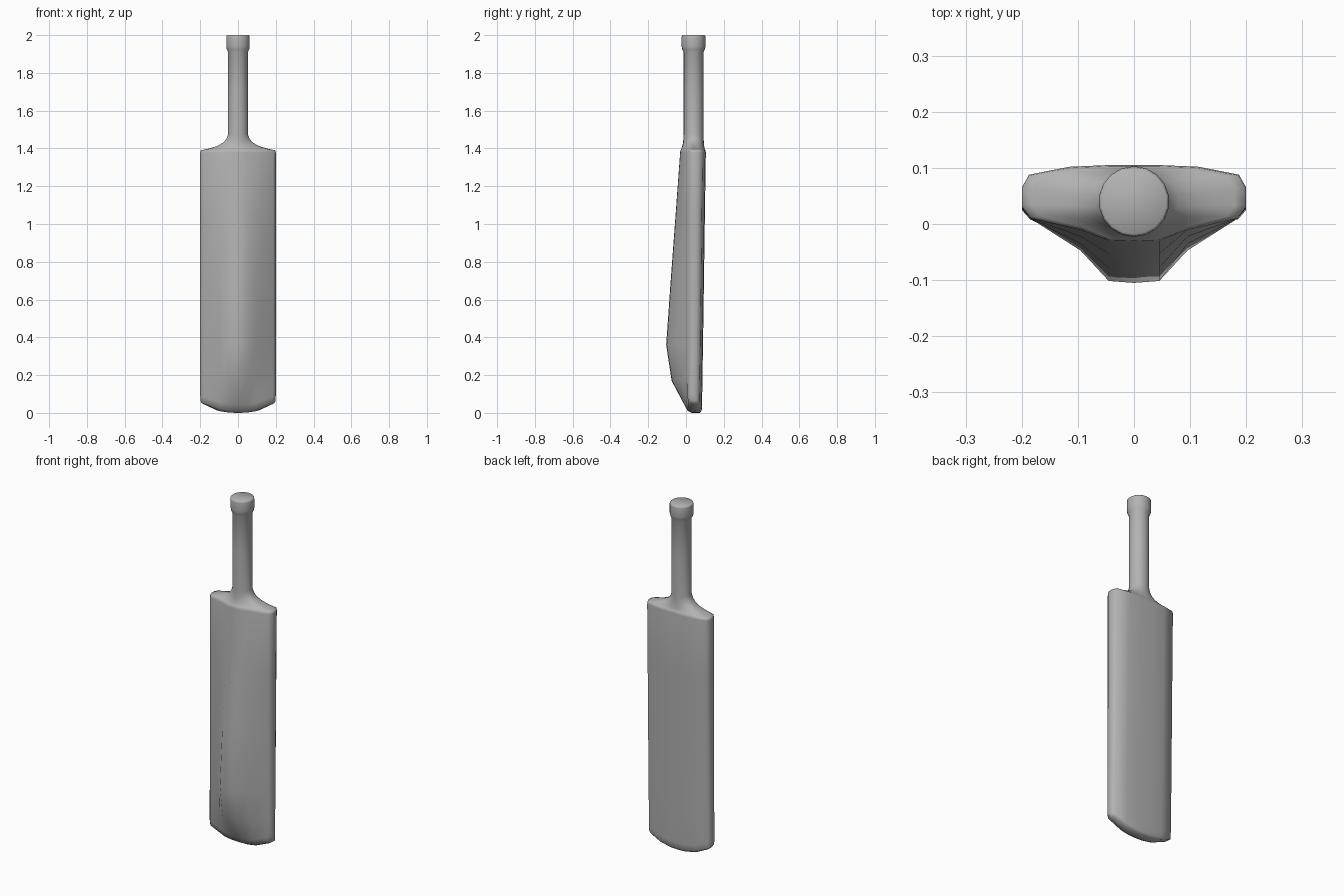
import bpy, bmesh
from math import sin, cos, radians

if "Cube" in bpy.data.objects:
    bpy.data.objects.remove(bpy.data.objects["Cube"])

HALF = 10          # points from the ridge round to the hitting face, one side
CY = 0.04          # handle axis

def blade_half(ridge, edge, face, sx=1.0):
    """Right half of the blade section, from the back ridge to the flat face."""
    d = ridge - edge
    return [(0, ridge), (.045 * sx, edge + d * .97), (.095 * sx, edge + d * .5),
            (.185 * sx, edge), (.2 * sx, edge + (face - edge) * .22),
            (.2 * sx, face - (face - edge) * .42), (.187 * sx, face - (face - edge) * .18),
            (.115 * sx, face - .003), (.045 * sx, face), (0, face)]

def circle_half(r):
    return [(r * cos(radians(20 * k - 90)), CY + r * sin(radians(20 * k - 90)))
            for k in range(HALF)]

rings = []         # each ring: list of right-half (x, y, z)

# Blade: level, ridge y, edge y, face y, width scale
for z, ridge, edge, face, sx in [
        (0, .03, .033, .074, .98), (.012, .008, .012, .083, .997), (.045, -.01, .008, .085, 1),
        (.17, -.076, .01, .087, 1), (.36, -.105, .01, .09, 1), (.7, -.081, .01, .095, 1),
        (1.05, -.055, .01, .1, 1), (1.378, -.031, .01, .105, 1), (1.39, -.03, .013, .103, .99)]:
    toe = max(0, 1 - z / .36)
    rings.append([(x, y, z + toe * .058 * (x / .2) ** 2.5)
                  for x, y in blade_half(ridge, edge, face, sx)])

# Shoulders: blend the blade section into the round handle
top = blade_half(-.029, .014, .101, .985)
for b, z in [(.12, 1.394), (.34, 1.401), (.6, 1.413), (.82, 1.431), (.94, 1.451), (1, 1.475)]:
    rings.append([(p[0] + (q[0] - p[0]) * b, p[1] + (q[1] - p[1]) * b, z)
                  for p, q in zip(top, circle_half(.053))])

# Handle grip and end knob
for r, z in [(.053, 1.7), (.053, 1.91), (.06, 1.925), (.063, 1.94), (.063, 1.99),
             (.0615, 1.997), (.058, 2.0)]:
    rings.append([(x, y, z) for x, y in circle_half(r)])

# Loft the mirrored rings
bm = bmesh.new()
loops = []
for ring in rings:
    full = ring + [(-x, y, z) for x, y, z in ring[-2:0:-1]]
    loops.append([bm.verts.new(p) for p in full])
n = len(loops[0])
for a, c in zip(loops, loops[1:]):
    for i in range(n):
        j = (i + 1) % n
        bm.faces.new((a[i], a[j], c[j], c[i]))
bm.faces.new(loops[-1])

# Curved toe, closed with strips between back and face
toe = loops[0]
for s in (1, -1):
    for k in range(HALF // 2 - 1):
        bm.faces.new([toe[s * k], toe[s * (k + 1)],
                      toe[s * (HALF - 2 - k)], toe[s * (HALF - 1 - k)]])
bmesh.ops.recalc_face_normals(bm, faces=bm.faces)

mesh = bpy.data.meshes.new("cricket_bat")
bm.to_mesh(mesh)
bm.free()
bat = bpy.data.objects.new("cricket_bat", mesh)
bpy.context.collection.objects.link(bat)

# Mid grey finish
grey = bpy.data.materials.new("mid_grey")
grey.diffuse_color = (.45, .45, .45, 1)
grey.use_nodes = True
grey.node_tree.nodes["Principled BSDF"].inputs["Base Color"].default_value = grey.diffuse_color
mesh.materials.append(grey)

bpy.context.view_layer.objects.active = bat
bat.select_set(True)
bpy.ops.object.shade_smooth_by_angle(angle=radians(80))
